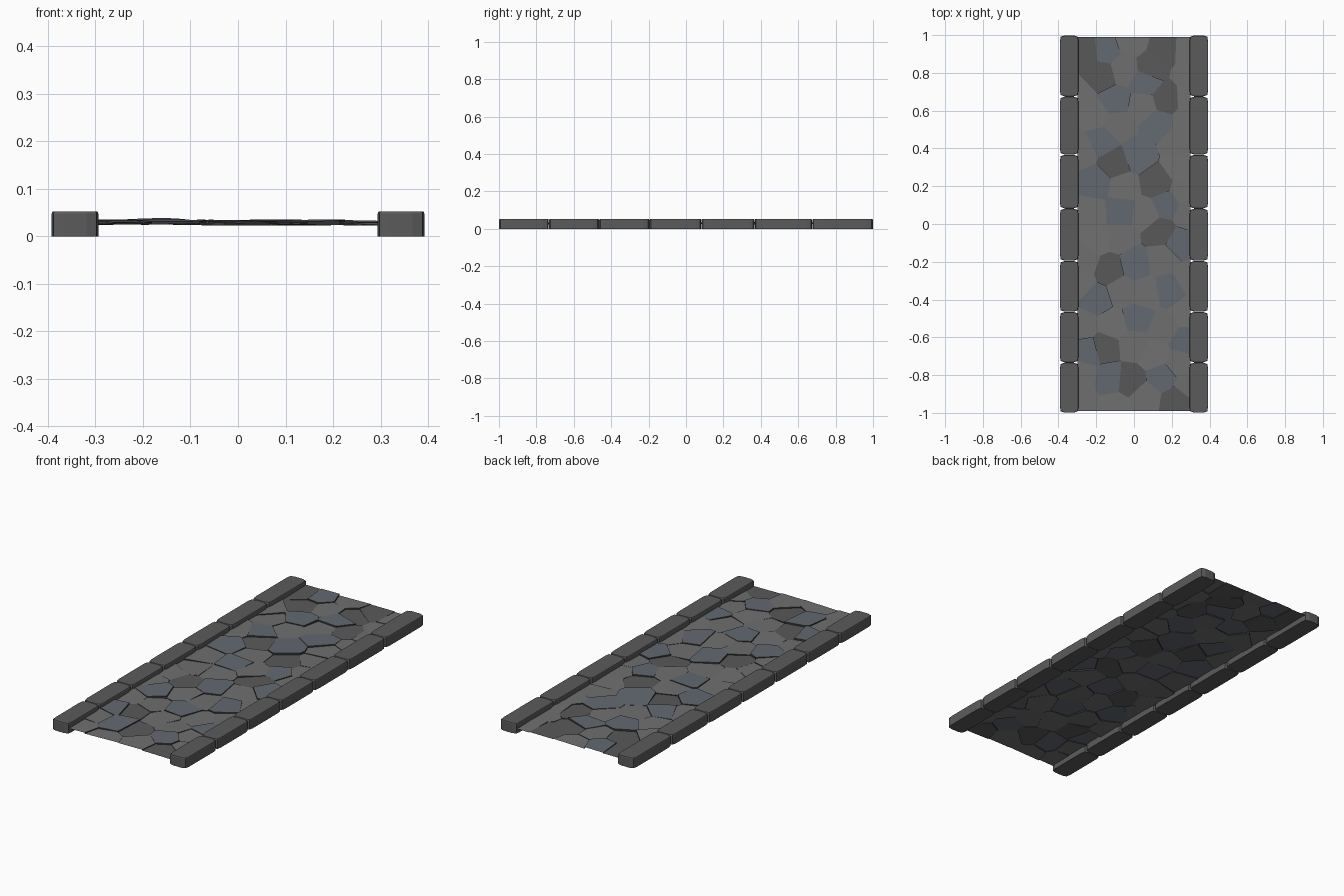
import bpy, random
from mathutils import Vector

if "Cube" in bpy.data.objects:
    bpy.data.objects.remove(bpy.data.objects["Cube"])

random.seed(4)
X, Y = 0.3, 0.99


def material(name, c):
    m = bpy.data.materials.new(name)
    m.diffuse_color = (*c, 1)
    m.use_nodes = True
    m.node_tree.nodes["Principled BSDF"].inputs["Base Color"].default_value = m.diffuse_color
    return m


GREY = material("grey_stone", (0.16, 0.16, 0.16))
DARK = material("dark_stone", (0.10, 0.10, 0.10))
BLUE = material("blue_stone", (0.125, 0.14, 0.165))
SIDE = material("curb_stone", (0.105, 0.105, 0.105))
EDGE = material("stone_edge", (0.04, 0.042, 0.045))


def add_mesh(name, verts, faces, mats, idx=None):
    me = bpy.data.meshes.new(name)
    me.from_pydata(verts, [], faces)
    for m in mats:
        me.materials.append(m)
    if idx:
        me.polygons.foreach_set("material_index", idx)
    me.update()
    ob = bpy.data.objects.new(name, me)
    bpy.context.collection.objects.link(ob)
    return ob


# curb blocks: slightly bowed ends and softened corners
cuts = [-1, -0.733, -0.465, -0.195, 0.082, 0.367, 0.675, 1]
H = 0.052
for side, sx in (("right", 1), ("left", -1)):
    for k in range(7):
        a, b = cuts[k], cuts[k + 1]
        cy, hy = (a + b) / 2, (b - a) / 2 - 0.001
        cx, hx = 0.343 * sx, 0.049
        q = [(hx, hy - 0.03), (hx - 0.004, hy - 0.007), (hx * 0.5, hy),
             (-hx * 0.5, hy), (-hx + 0.004, hy - 0.007), (-hx, hy - 0.03)]
        plan = q + [(-x, -y) for x, y in q]
        n = len(plan)
        verts = [(cx + x, cy + y, 0) for x, y in plan]
        verts += [(cx + x, cy + y, H - 0.004) for x, y in plan]
        verts += [(cx + x * 0.97, cy + y * 0.985, H) for x, y in plan]
        faces = [tuple(range(n))[::-1], tuple(range(2 * n, 3 * n))]
        for r in (0, n):
            faces += [(r + i, r + (i + 1) % n, r + n + (i + 1) % n, r + n + i) for i in range(n)]
        add_mesh(f"{side}_curb_block_{k + 1}", verts, faces, [SIDE])

# centres of the raised blue and the sunken dark paving stones
blue = [(-.15, .92), (.06, .75), (-.1, .65), (-.17, .44), (.02, .36), (.13, .53),
        (-.2, .22), (-.07, .07), (.17, .1), (.24, -.1), (0, -.21), (-.2, -.4),
        (.19, -.35), (.02, -.5), (.27, -.62), (.15, -.81), (-.13, -.82), (-.24, -.67)]
dark = [(-.25, .91), (.16, .92), (.09, .83), (-.17, .79), (.17, .66), (-.1, .32),
        (.12, .22), (.14, -.04), (-.13, -.24), (-.16, -.65), (-.02, -.83), (.22, -.94)]
seeds = [(p, 2) for p in blue] + [(p, 1) for p in dark]
for _ in range(3000):
    p = (random.uniform(-X, X), random.uniform(-Y, Y))
    if all((p[0] - s[0]) ** 2 + (p[1] - s[1]) ** 2 > 0.115 ** 2 for s, _m in seeds):
        seeds.append((p, 0))
P = [Vector(s) for s, _ in seeds]

# each stone top is a gently tilted plane
planes = []
for s, m in seeds:
    h = (0.028, 0.0265, 0.0325)[m] - 0.006 * s[0] + random.uniform(-0.002, 0.002)
    planes.append((h, random.uniform(-0.03, 0.03), random.uniform(-0.03, 0.03)))


def height(i, p):
    h, a, b = planes[i]
    return h + a * (p.x - P[i].x) + b * (p.y - P[i].y)


def cell(i):
    """Outline of stone i: list of (corner, neighbour across the edge that starts there)."""
    poly = [(Vector(c), -1) for c in ((-X, -Y), (X, -Y), (X, Y), (-X, Y))]
    for j, q in enumerate(P):
        if j == i:
            continue
        d = q - P[i]
        mid = (q + P[i]) / 2
        out = []
        for k, (v, e) in enumerate(poly):
            w = poly[(k + 1) % len(poly)][0]
            f, g = (v - mid).dot(d), (w - mid).dot(d)
            if f <= 0:
                out.append((v, e))
            if (f <= 0) != (g <= 0):
                c = v.lerp(w, f / (f - g))
                out.append((c, j if f <= 0 else e))
        poly = out
    return poly


# paving: open sheet of stone tops joined by small steps
verts, faces, idx = [], [], []
for i in range(len(P)):
    poly = cell(i)
    n, base = len(poly), len(verts)
    verts += [(v.x, v.y, height(i, v)) for v, _ in poly]
    faces.append(tuple(range(base, base + n)))
    idx.append(seeds[i][1])
    for k, (v, j) in enumerate(poly):
        w = poly[(k + 1) % n][0]
        if j < 0:
            continue
        zv, zw = height(j, v), height(j, w)
        if zv >= height(i, v) and zw >= height(i, w):
            continue
        b = len(verts)
        verts += [(v.x, v.y, min(zv, height(i, v))), (w.x, w.y, min(zw, height(i, w)))]
        faces.append((b, b + 1, base + (k + 1) % n, base + k))
        idx.append(3)
add_mesh("paving_stones", verts, faces, [GREY, DARK, BLUE, EDGE], idx)
